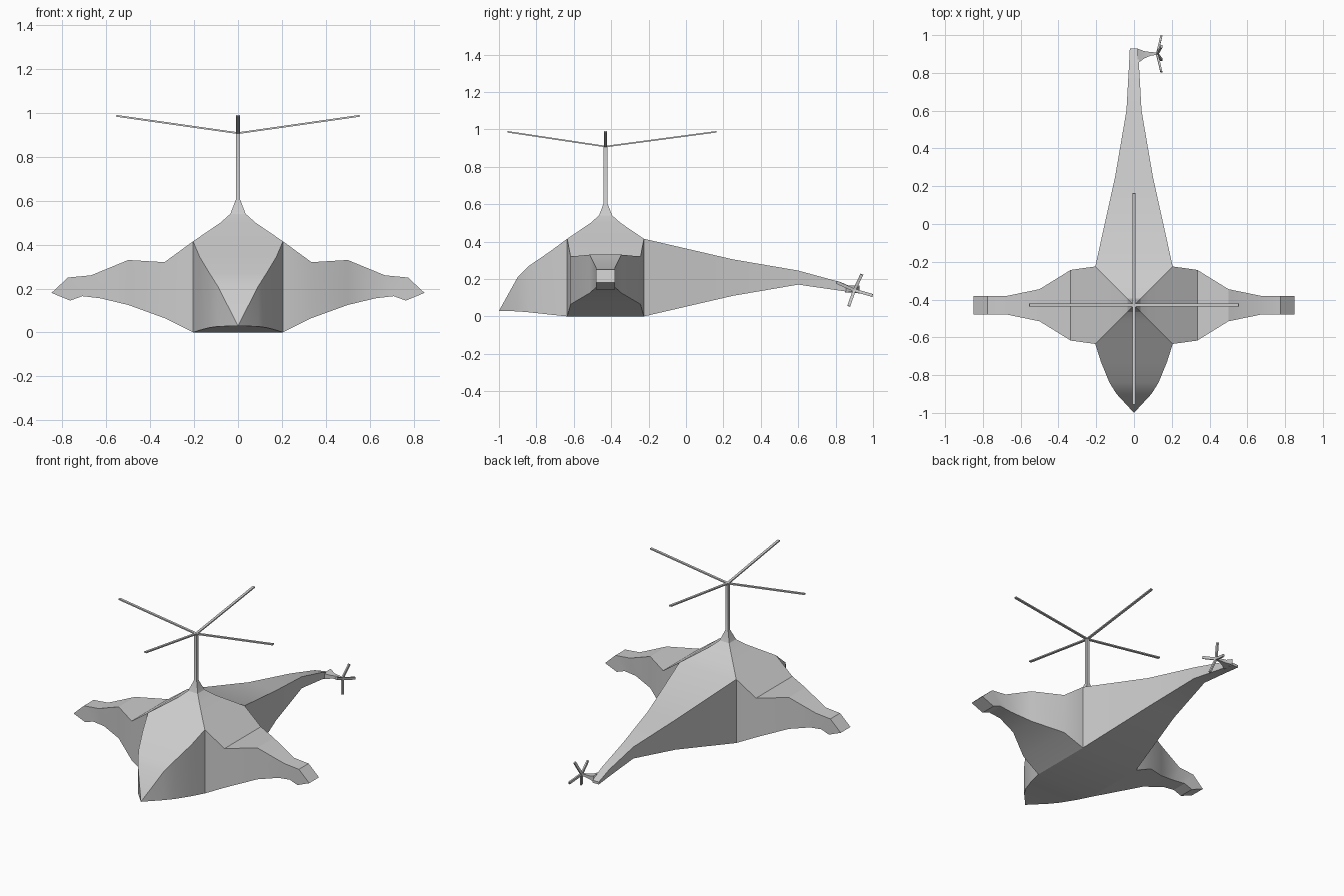
import bpy, bmesh
from mathutils import Vector

if "Cube" in bpy.data.objects:
    bpy.data.objects.remove(bpy.data.objects["Cube"])

CY = -0.43      # body centre along y
B = 0.205       # body half width


def loft(bm, rings, cap=False):
    """Skin four-point rings in order, optionally closing the last one."""
    vs = [[bm.verts.new(p) for p in r] for r in rings]
    for a, b in zip(vs, vs[1:]):
        for i in range(4):
            j = (i + 1) % 4
            bm.faces.new((a[i], a[j], b[j], b[i]))
    if cap:
        bm.faces.new(vs[-1])
    return vs


def finish(bm, name, smooth=True):
    bmesh.ops.remove_doubles(bm, verts=bm.verts, dist=0.0008)
    bmesh.ops.recalc_face_normals(bm, faces=bm.faces)
    me = bpy.data.meshes.new(name)
    bm.to_mesh(me)
    bm.free()
    ob = bpy.data.objects.new(name, me)
    bpy.context.collection.objects.link(ob)
    if smooth:
        bpy.ops.object.select_all(action='DESELECT')
        ob.select_set(True)
        bpy.context.view_layer.objects.active = ob
        bpy.ops.object.shade_smooth_by_angle(angle=0.45)
    return ob


def ring_y(y, w, zb, zt):
    return [(-w, y, zb), (w, y, zb), (w, y, zt), (-w, y, zt)]


def ring_z(z, w):
    return [(-w, CY - w, z), (w, CY - w, z), (w, CY + w, z), (-w, CY + w, z)]


def rod(bm, a, b, w, t, up):
    """Thin rectangular bar from a to b."""
    a, b = Vector(a), Vector(b)
    d = (b - a).normalized()
    s = d.cross(Vector(up)).normalized()
    n = s.cross(d)
    r = [[p + s * w * i + n * t * j for i, j in ((-1, -1), (1, -1), (1, 1), (-1, 1))]
         for p in (a, b)]
    vs = loft(bm, r, True)
    bm.faces.new(vs[0])


# Fuselage: belly, roof with mast, nose, tail and wings as one skin
bm = bmesh.new()
bm.faces.new([bm.verts.new(p) for p in ring_z(0, B)])
roof = [(0.415, B), (0.50, 0.08), (0.54, 0.035), (0.605, 0.01), (0.91, 0.01)]
loft(bm, [ring_z(*s) for s in roof], True)

nose = [(CY - B, B, 0, 0.415), (-0.73, 0.175, 0.01, 0.345), (-0.84, 0.13, 0.022, 0.27),
        (-0.90, 0.092, 0.027, 0.21), (-1.0, 0, 0.03, 0.03)]
loft(bm, [ring_y(*s) for s in nose])

tail = [(CY + B, B, 0, 0.415), (0.25, 0.10, 0.11, 0.305), (0.60, 0.04, 0.17, 0.245),
        (0.83, 0.027, 0.137, 0.182), (0.93, 0.022, 0.122, 0.138)]
loft(bm, [ring_y(*s) for s in tail], True)

# wing stations: half width, top x, top z, bottom x, bottom z
wing = [(B, B, 0.415, B, 0), (0.187, 0.335, 0.32, 0.335, 0.065),
        (0.085, 0.50, 0.33, 0.50, 0.125), (0.05, 0.67, 0.26, 0.63, 0.156),
        (0.05, 0.775, 0.25, 0.71, 0.165), (0.05, 0.85, 0.18, 0.765, 0.145)]
for s in (-1, 1):
    loft(bm, [[(s * xb, CY - w, zb), (s * xb, CY + w, zb),
               (s * xt, CY + w, zt), (s * xt, CY - w, zt)]
              for w, xt, zt, xb, zb in wing], True)
finish(bm, "fuselage")

# Main rotor: four upswept blades
bm = bmesh.new()
for x, y in ((0.555, CY), (-0.555, CY), (0, 0.163), (0, -0.955)):
    rod(bm, (0, CY, 0.908), (x, y, 0.987), 0.008, 0.004, (0, 0, 1))
finish(bm, "main_rotor", False)

# Tail rotor arm: tapered stem off the right side of the tail
bm = bmesh.new()
arm = [(0.018, 0.85, 0.928, 0.128, 0.165), (0.055, 0.877, 0.915, 0.130, 0.152),
       (0.09, 0.892, 0.91, 0.133, 0.149), (0.125, 0.895, 0.908, 0.134, 0.147)]
loft(bm, [[(x, y0, z0), (x, y1, z0), (x, y1, z1), (x, y0, z1)]
          for x, y0, y1, z0, z1 in arm], True)
finish(bm, "tail_rotor_arm")

# Tail rotor: four blades leaning outwards
bm = bmesh.new()
for y, z in ((0.94, 0.225), (0.87, 0.055), (0.805, 0.183), (0.997, 0.112)):
    rod(bm, (0.122, 0.90, 0.14), (0.145, y, z), 0.008, 0.005, (1, 0, 0))
finish(bm, "tail_rotor", False)
